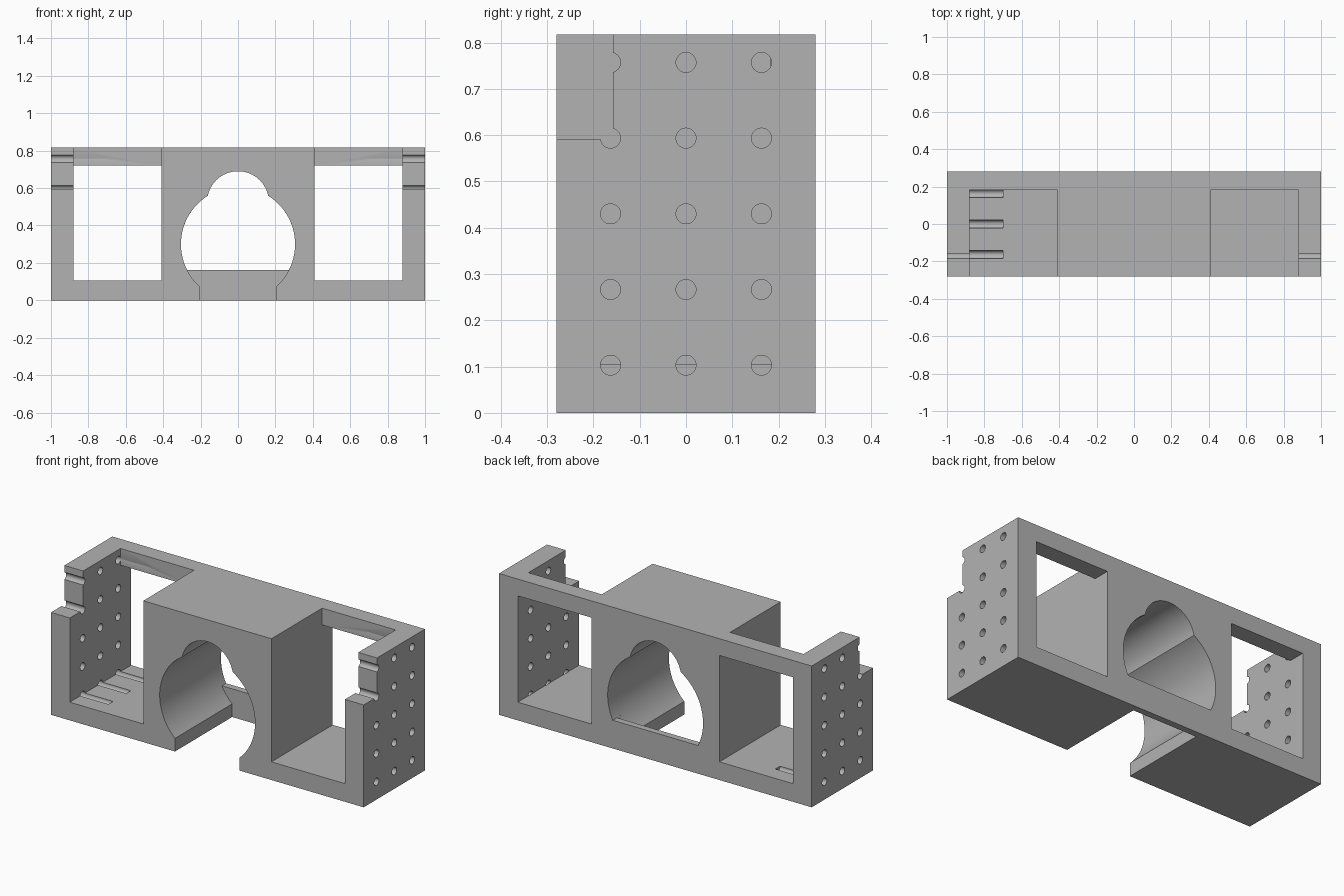
import bpy, bmesh
from math import sin, cos, pi, radians, atan2, sqrt
from mathutils import Matrix, Vector

cube = bpy.data.objects.get("Cube")
if cube:
    bpy.data.objects.remove(cube, do_unlink=True)

W, D, H = 1.0, 0.28, 0.817          # half width, half depth, height
BAY_IN, BAY_OUT, FLOOR = 0.41, 0.88, 0.105
LINTEL_Y, LINTEL_Z = 0.183, 0.72
FAR = 0.5                           # overshoot for cutters

grey = bpy.data.materials.new("plain grey")
grey.use_nodes = True
colour = (0.45, 0.45, 0.45, 1)
grey.diffuse_color = colour
grey.node_tree.nodes["Principled BSDF"].inputs["Base Color"].default_value = colour


def make_object(name, bm):
    bmesh.ops.recalc_face_normals(bm, faces=bm.faces)
    mesh = bpy.data.meshes.new(name)
    bm.to_mesh(mesh)
    bm.free()
    mesh.materials.append(grey)
    obj = bpy.data.objects.new(name, mesh)
    bpy.context.collection.objects.link(obj)
    return obj


def box(name, x0, x1, y0, y1, z0, z1):
    bm = bmesh.new()
    size = Matrix.Diagonal((x1 - x0, y1 - y0, z1 - z0, 1))
    middle = Matrix.Translation(((x0 + x1) / 2, (y0 + y1) / 2, (z0 + z1) / 2))
    bmesh.ops.create_cube(bm, size=1, matrix=middle @ size)
    return make_object(name, bm)


def prism(name, outline, y0, y1):
    bm = bmesh.new()
    face = bm.faces.new([bm.verts.new((x, y0, z)) for x, z in outline])
    moved = bmesh.ops.extrude_face_region(bm, geom=[face])["geom"]
    verts = [v for v in moved if isinstance(v, bmesh.types.BMVert)]
    bmesh.ops.translate(bm, verts=verts, vec=(0, y1 - y0, 0))
    return make_object(name, bm)


def arc(cz, r, a0, a1, n):
    return [(r * cos(a0 + (a1 - a0) * i / n), cz + r * sin(a0 + (a1 - a0) * i / n))
            for i in range(n + 1)]


def cut(target, cutter):
    cutter.hide_render = True
    mod = target.modifiers.new("cut", "BOOLEAN")
    mod.operation = "DIFFERENCE"
    mod.solver = "EXACT"
    mod.object = cutter
    bpy.context.view_layer.objects.active = target
    bpy.ops.object.modifier_apply(modifier=mod.name)
    bpy.data.objects.remove(cutter, do_unlink=True)


# Solid block
body = box("bracket_body", -W, W, -D, D, 0, H)

# Open bays, rear windows and front corner notches on both ends
for s in (-1, 1):
    x0, x1 = sorted((s * BAY_IN, s * BAY_OUT))
    cut(body, box("bay_cutter", x0, x1, -FAR, LINTEL_Y, FLOOR, H + FAR))
    cut(body, box("window_cutter", x0, x1, 0, FAR, FLOOR, LINTEL_Z))
    n0, n1 = sorted((s * (BAY_OUT - 0.1), s * (W + FAR)))
    cut(body, box("notch_cutter", n0, n1, -FAR, -0.158, 0.592, H + FAR))

# Central tunnel: large bore with a smaller bore on top
R, CZ, r, cz = 0.305, 0.30, 0.165, 0.525
join_z = (R * R - r * r - CZ * CZ + cz * cz) / (2 * (cz - CZ))
join_x = sqrt(R * R - (join_z - CZ) ** 2)
top_a = atan2(join_z - CZ, join_x)
small_a = atan2(join_z - cz, join_x)


def tunnel(bottom_a):
    right = arc(CZ, R, bottom_a, top_a, 40)
    left = arc(CZ, R, pi - top_a, pi - bottom_a, 40)
    return right[:-1] + arc(cz, r, small_a, pi - small_a, 40) + left[1:]


# Front part opens through the base; a thin bar closes it at the rear
SLOT, BAR_Z, BAR_Y = 0.207, 0.163, 0.242
slot_a = -atan2(sqrt(R * R - SLOT * SLOT), SLOT)
front = [(-SLOT, -FAR), (SLOT, -FAR)] + tunnel(slot_a)
bar_dz = CZ - BAR_Z
bar_a = -atan2(bar_dz, sqrt(R * R - bar_dz * bar_dz))
cut(body, prism("tunnel_cutter", front, -FAR, BAR_Y))
cut(body, prism("rear_tunnel_cutter", tunnel(bar_a), BAR_Y - 0.05, FAR))

# Grid of round holes in each end wall, some running on as grooves
bm = bmesh.new()
turn = Matrix.Rotation(pi / 2, 4, "Y")
for s in (-1, 1):
    for row in range(5):
        for col in (-1, 0, 1):
            groove = s < 0 or (row == 4 and col == 1)
            inner, outer = (0.70 if groove else BAY_OUT - 0.001), W + 0.1
            centre = Vector((s * (inner + outer) / 2, col * 0.163, 0.103 + row * 0.1635))
            bmesh.ops.create_cone(bm, cap_ends=True, segments=32, radius1=0.0215,
                                  radius2=0.0215, depth=outer - inner,
                                  matrix=Matrix.Translation(centre) @ turn)
cut(body, make_object("hole_cutter", bm))

# Smooth bores, crisp edges
bpy.ops.object.select_all(action="DESELECT")
body.select_set(True)
bpy.context.view_layer.objects.active = body
bpy.ops.object.shade_smooth_by_angle(angle=radians(25))
